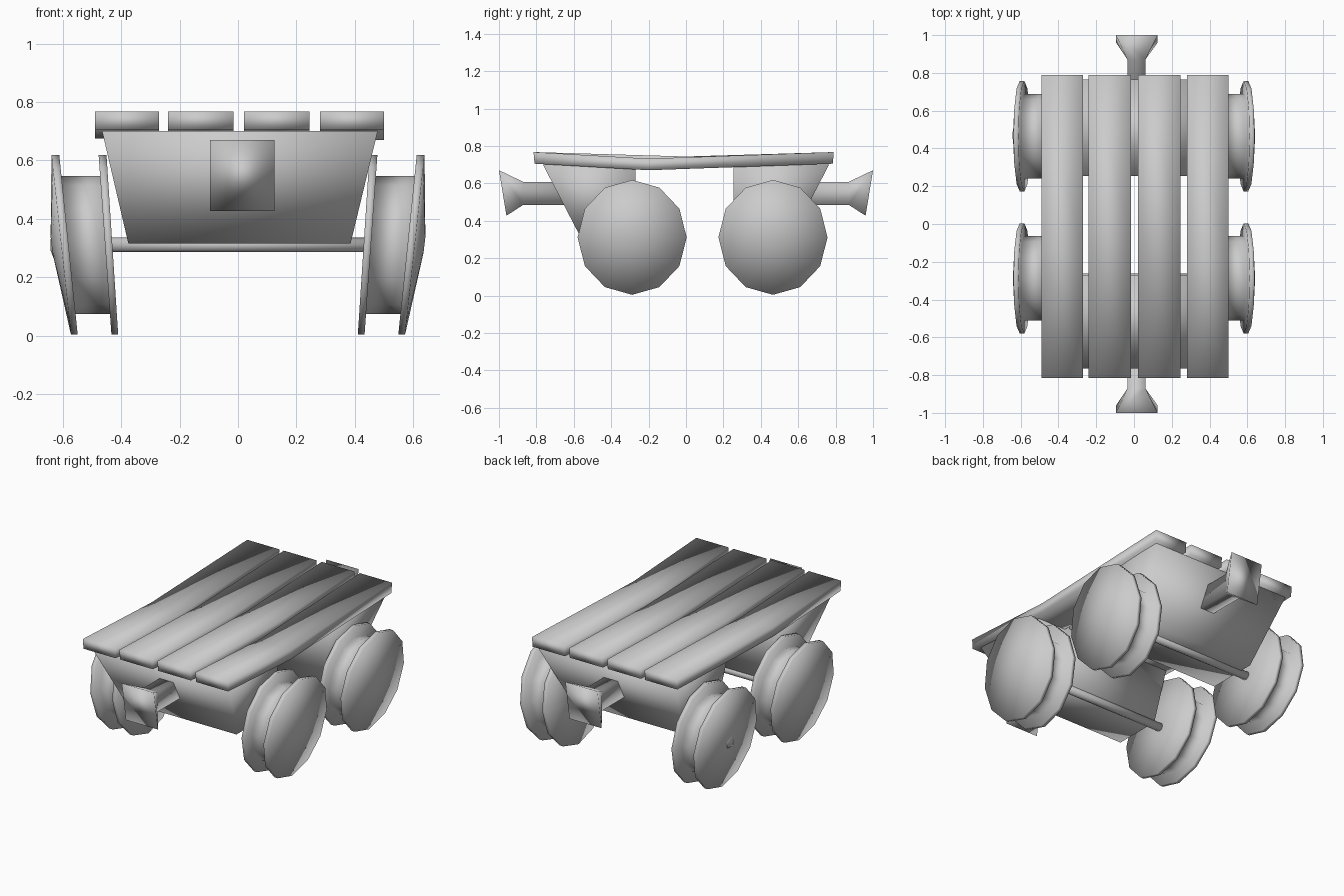
import bpy, bmesh
from math import sin, cos, tau

cube = bpy.data.objects.get("Cube")
if cube:
    bpy.data.objects.remove(cube, do_unlink=True)

mat = bpy.data.materials.new("plain_grey")
mat.use_nodes = True
GREY = (0.6, 0.6, 0.6, 1)
mat.diffuse_color = GREY
mat.node_tree.nodes["Principled BSDF"].inputs["Base Color"].default_value = GREY


def loft(name, rings):
    """Skin a list of equal-length rings and cap both ends."""
    bm = bmesh.new()
    loops = [[bm.verts.new(p) for p in ring] for ring in rings]
    n = len(loops[0])
    for a, b in zip(loops, loops[1:]):
        for i in range(n):
            j = (i + 1) % n
            bm.faces.new((a[i], a[j], b[j], b[i]))
    bm.faces.new(loops[0])
    bm.faces.new(loops[-1])
    bmesh.ops.recalc_face_normals(bm, faces=bm.faces)
    for f in bm.faces:
        f.smooth = True
    mesh = bpy.data.meshes.new(name)
    bm.to_mesh(mesh)
    bm.free()
    mesh.materials.append(mat)
    obj = bpy.data.objects.new(name, mesh)
    bpy.context.collection.objects.link(obj)
    return obj


def rect_xz(x0, x1, y0, y1, z0, z1):
    """Rectangle across the cart; y0 at its bottom edge, y1 at its top."""
    return [(x0, y0, z0), (x1, y0, z0), (x1, y1, z1), (x0, y1, z1)]


# Deck planks, each sagging at its own point
for i, (x0, x1, mid, sag) in enumerate([(-0.49, -0.27, -0.15, 0.03),
                                        (-0.24, -0.015, -0.05, 0.025),
                                        (0.02, 0.245, 0.05, 0.025),
                                        (0.28, 0.50, -0.2, 0.035)]):
    loft(f"deck_plank_{i + 1}", [
        rect_xz(x0, x1, -0.81, -0.815, 0.705, 0.767),
        rect_xz(x0, x1, mid, mid, 0.705 - sag, 0.767 - sag),
        rect_xz(x0, x1, 0.785, 0.79, 0.705, 0.767)])


# Tapered end blocks
def block(name, inner, top, bottom):
    rings = []
    for z, x0, x1, outer in ((0.315, -0.375, 0.385, bottom), (0.70, -0.465, 0.478, top)):
        rings.append([(x0, inner, z), (x1, inner, z), (x1, outer, z), (x0, outer, z)])
    loft(name, rings)


block("front_block", -0.27, -0.765, -0.565)
block("back_block", 0.255, 0.765, 0.565)

# Flared bumpers with leaning end plates
for name, s in (("front_bumper", -1), ("back_bumper", 1)):
    loft(name, [rect_xz(-0.035, 0.06, 0.6 * s, 0.6 * s, 0.485, 0.608),
                rect_xz(-0.035, 0.06, 0.87 * s, 0.87 * s, 0.485, 0.608),
                rect_xz(-0.095, 0.125, 0.96 * s, s, 0.427, 0.67)])

# Wheel profile: distance out along the axle, radius
AXLE_Z = 0.311
PROFILE = [(0.43, 0.03), (0.43, 0.307), (0.455, 0.307), (0.455, 0.236),
           (0.58, 0.236), (0.58, 0.307), (0.605, 0.307), (0.638, 0.027)]


def wheel(name, side, y):
    rings = []
    for u, r in PROFILE:
        lean = 0.065 + 0.25 * (u - 0.43)
        ring = []
        for k in range(12):
            a = tau * k / 12
            dz = r * sin(a)
            ring.append((side * (u + lean * dz), y + 0.95 * r * cos(a), AXLE_Z + dz))
        rings.append(ring)
    loft(name, rings)


def round_ring(x, y, r, n):
    return [(x, y + r * cos(tau * k / n), AXLE_Z + r * sin(tau * k / n)) for k in range(n)]


for end, y in (("front", -0.288), ("back", 0.465)):
    wheel(f"{end}_left_wheel", 1, y)
    wheel(f"{end}_right_wheel", -1, y)
    loft(f"{end}_axle", [round_ring(x, y, 0.025, 8) for x in (-0.45, 0.45)])

# Hub nut on one back wheel
loft("hub_nut", [round_ring(-0.61, 0.47, 0.05, 6), round_ring(-0.632, 0.47, 0.05, 6),
                 round_ring(-0.642, 0.47, 0.02, 6)])
